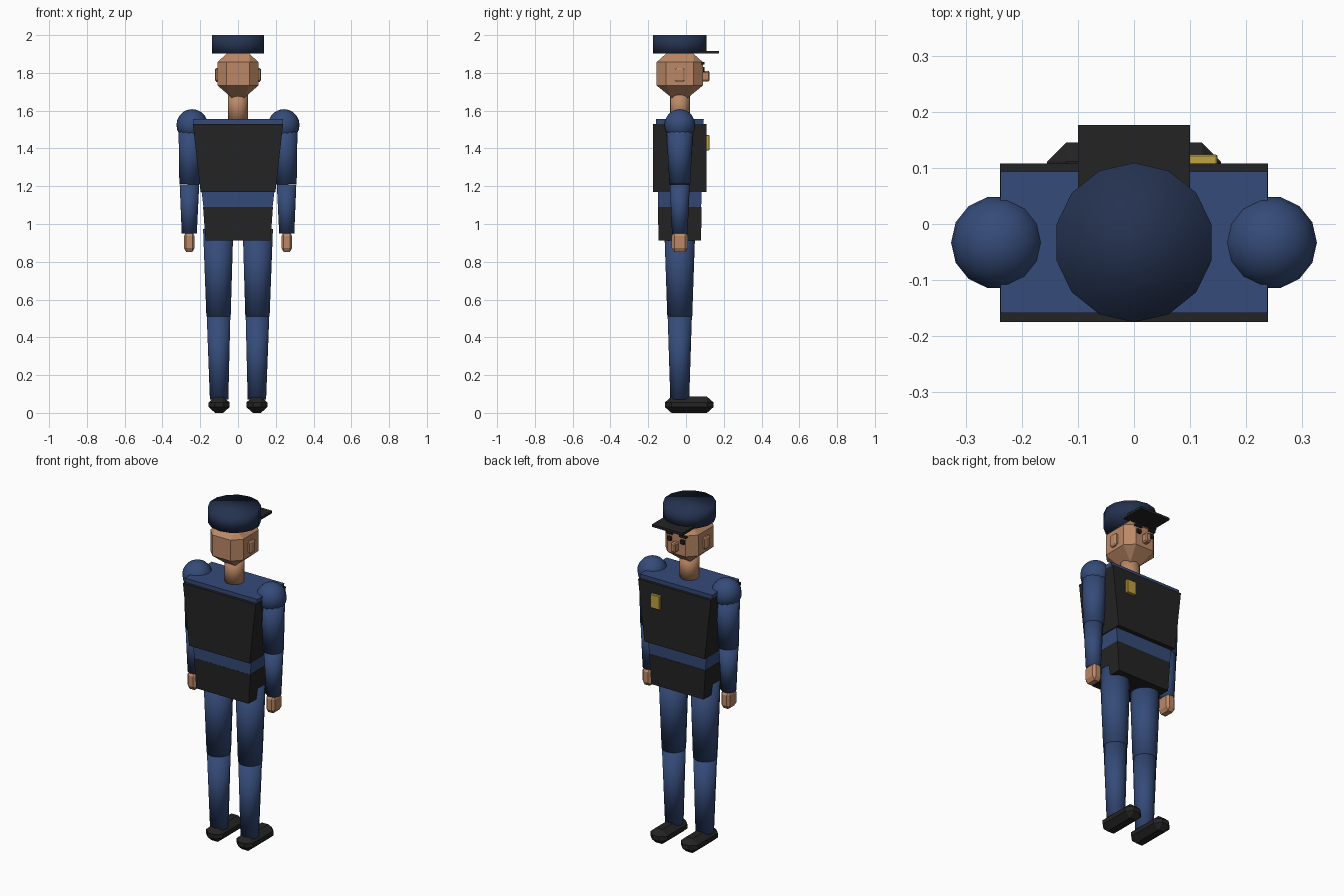
import bpy, bmesh
from math import pi
from mathutils import Vector, Matrix

cube = bpy.data.objects.get("Cube")
if cube:
    bpy.data.objects.remove(cube, do_unlink=True)

CY = -0.033  # body axis, front of the figure is towards +y


def material(name, r, g, b):
    m = bpy.data.materials.new(name)
    m.use_nodes = True
    m.diffuse_color = (r, g, b, 1)
    m.node_tree.nodes["Principled BSDF"].inputs["Base Color"].default_value = (r, g, b, 1)
    return m


BLUE = material("uniform_blue", 0.035, 0.07, 0.19)
NAVY = material("cap_navy", 0.018, 0.032, 0.08)
BLACK = material("gear_black", 0.017, 0.017, 0.017)
SKIN = material("skin", 0.50, 0.25, 0.135)
GOLD = material("badge_gold", 0.52, 0.36, 0.05)


def finish(name, bm, mat, smooth=False):
    bmesh.ops.recalc_face_normals(bm, faces=bm.faces[:])
    for f in bm.faces:
        f.smooth = smooth
    me = bpy.data.meshes.new(name)
    bm.to_mesh(me)
    bm.free()
    me.materials.append(mat)
    ob = bpy.data.objects.new(name, me)
    bpy.context.collection.objects.link(ob)
    return ob


def hull(name, points, mat):
    bm = bmesh.new()
    for p in points:
        bm.verts.new(p)
    bmesh.ops.convex_hull(bm, input=bm.verts[:])
    bmesh.ops.dissolve_limit(bm, angle_limit=0.01, verts=bm.verts[:], edges=bm.edges[:])
    return finish(name, bm, mat)


def block(name, mat, z0, z1, half0, half1, y0, y1):
    """Box from z0 to z1; half-width and (y min, y max) given for bottom and top."""
    pts = [(s * h, y, z) for z, h, ys in ((z0, half0, y0), (z1, half1, y1))
           for s in (-1, 1) for y in ys]
    return hull(name, pts, mat)


def chamfered(name, mat, centre, half, cut, low=None):
    """Box with all edges chamfered; low gives a different cut for the underside."""
    c, pts = Vector(centre), []
    for sx in (-1, 1):
        for sy in (-1, 1):
            for sz, (bx, by, bz) in ((1, cut), (-1, low or cut)):
                hx, hy, hz = half
                for p in ((hx - bx, hy - by, hz), (hx, hy - cut[1], hz - bz),
                          (hx - cut[0], hy, hz - bz)):
                    pts.append(c + Vector((sx * p[0], sy * p[1], sz * p[2])))
    return hull(name, pts, mat)


def limb(name, mat, low, high, r_low, r_high, sides=14):
    low, high = Vector(low), Vector(high)
    axis = high - low
    turn = Vector((0, 0, 1)).rotation_difference(axis).to_matrix().to_4x4()
    bm = bmesh.new()
    bmesh.ops.create_cone(bm, cap_ends=True, segments=sides, radius1=r_low, radius2=r_high,
                          depth=axis.length,
                          matrix=Matrix.Translation((low + high) / 2) @ turn)
    return finish(name, bm, mat, True)


def ball(name, mat, centre, r):
    bm = bmesh.new()
    bmesh.ops.create_uvsphere(bm, u_segments=14, v_segments=10, radius=r,
                              matrix=Matrix.Translation(centre) @ Matrix.Rotation(pi / 2, 4, 'Z'))
    return finish(name, bm, mat, True)


# Torso, vest and hips
block("torso", BLUE, 1.08, 1.555, 0.182, 0.238, (-0.147, 0.08), (-0.159, 0.094))
block("vest", BLACK, 1.17, 1.53, 0.198, 0.239, (-0.175, 0.108), (-0.175, 0.108))
block("hips", BLACK, 0.913, 1.09, 0.172, 0.185, (-0.146, 0.08), (-0.148, 0.082))
chamfered("badge", GOLD, (0.118, 0.112, 1.43), (0.031, 0.012, 0.041), (0.003, 0.003, 0.003))

# Neck, head and face
limb("neck", SKIN, (0, CY, 1.54), (0, CY, 1.70), 0.053, 0.053)
chamfered("head", SKIN, (0, CY, 1.785), (0.108, 0.122, 0.117),
          (0.048, 0.05, 0.045), (0.075, 0.08, 0.065))
chamfered("nose", SKIN, (0, 0.105, 1.783), (0.016, 0.02, 0.028), (0.006, 0.006, 0.008))

# Cap and visor
limb("cap", NAVY, (0, CY, 1.903), (0, CY, 2.0), 0.142, 0.142)
block("visor", BLACK, 1.902, 1.917, 0.1, 0.1, (0.03, 0.176), (0.03, 0.176))

# Paired parts
for s, side in ((1, "left"), (-1, "right")):
    chamfered(side + "_ear", SKIN, (s * 0.108, CY, 1.79), (0.014, 0.026, 0.037),
              (0.006, 0.01, 0.01))
    chamfered(side + "_eye", BLACK, (s * 0.043, 0.09, 1.818), (0.014, 0.009, 0.013),
              (0.004, 0.003, 0.004))
    chamfered(side + "_eyebrow", BLACK, (s * 0.045, 0.09, 1.851), (0.023, 0.009, 0.007),
              (0.002, 0.002, 0.002))

    ball(side + "_shoulder", BLUE, (s * 0.243, CY, 1.525), 0.083)
    elbow = (s * 0.257, CY, 1.21)
    limb(side + "_upper_arm", BLUE, elbow, (s * 0.245, CY, 1.525), 0.055, 0.072)
    limb(side + "_forearm", BLUE, (s * 0.258, CY, 0.95), elbow, 0.041, 0.053)
    chamfered(side + "_hand", SKIN, (s * 0.258, CY, 0.905), (0.029, 0.043, 0.053),
              (0.013, 0.014, 0.022))

    knee = (s * 0.103, CY, 0.51)
    limb(side + "_thigh", BLUE, knee, (s * 0.105, CY, 0.975), 0.066, 0.082)
    limb(side + "_shin", BLUE, (s * 0.1, CY, 0.07), knee, 0.05, 0.064)
    chamfered(side + "_shoe", BLACK, (s * 0.1, 0.017, 0.043), (0.055, 0.128, 0.043),
              (0.034, 0.034, 0.03))
